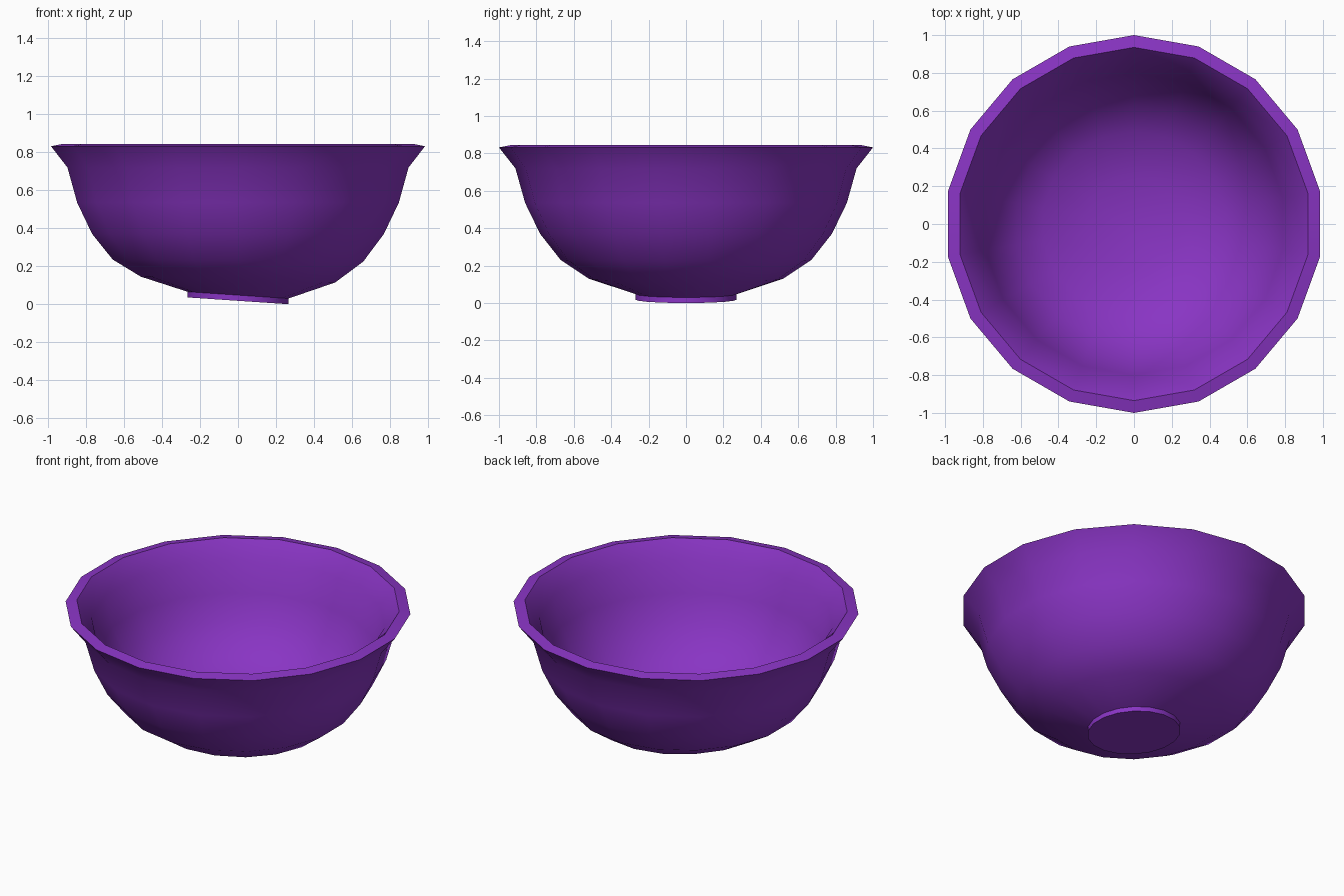
import bpy, bmesh, math

if "Cube" in bpy.data.objects:
    bpy.data.objects.remove(bpy.data.objects["Cube"])

SIDES = 18
# (radius, height, sideways tilt): foot, outer wall, rim, inner wall, floor
PROFILE = [
    (0.27, 0.018, 0.067), (0.27, 0.048, 0.067),
    (0.52, 0.13, 0.03), (0.67, 0.23, 0.008), (0.78, 0.37, 0.0),
    (0.86, 0.535, 0.0), (0.912, 0.72, 0.0), (1.0, 0.832, 0.0),
    (0.935, 0.845, 0.0), (0.85, 0.74, 0.0), (0.80, 0.555, 0.0),
    (0.725, 0.41, 0.0), (0.63, 0.285, 0.008), (0.49, 0.19, 0.03),
    (0.25, 0.11, 0.067),
]

bm = bmesh.new()
rings = []
for r, z, tilt in PROFILE:
    ring = []
    for i in range(SIDES):
        a = math.pi / 2 + 2 * math.pi * i / SIDES
        x, y = r * math.cos(a), r * math.sin(a)
        ring.append(bm.verts.new((x, y, z - tilt * x)))
    rings.append(ring)

# Walls between neighbouring rings
for low, high in zip(rings, rings[1:]):
    for i in range(SIDES):
        j = (i + 1) % SIDES
        bm.faces.new((low[i], low[j], high[j], high[i]))

# Underside of the foot and the inside floor
bm.faces.new(list(reversed(rings[0])))
bm.faces.new(rings[-1])
bmesh.ops.recalc_face_normals(bm, faces=bm.faces[:])

mesh = bpy.data.meshes.new("bowl")
bm.to_mesh(mesh)
bm.free()
bowl = bpy.data.objects.new("bowl", mesh)
bpy.context.collection.objects.link(bowl)

# Purple glaze
mat = bpy.data.materials.new("purple")
mat.diffuse_color = (0.25, 0.035, 0.55, 1)
mat.use_nodes = True
mat.node_tree.nodes["Principled BSDF"].inputs["Base Color"].default_value = mat.diffuse_color
mesh.materials.append(mat)

# Smooth walls, sharp rim and foot
bpy.context.view_layer.objects.active = bowl
bowl.select_set(True)
bpy.ops.object.shade_smooth_by_angle(angle=math.radians(35))
